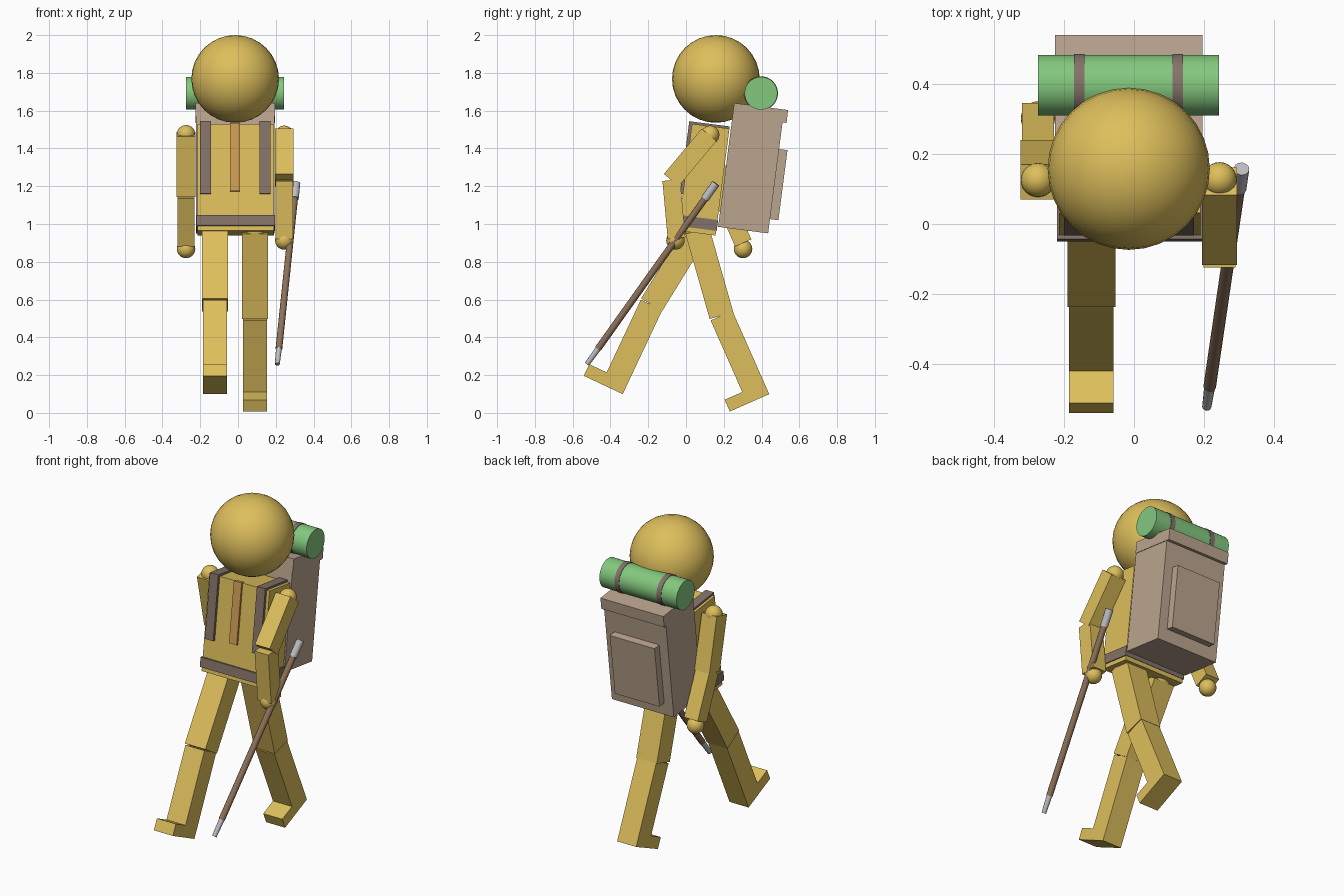
import bpy, bmesh, math
from mathutils import Vector

if "Cube" in bpy.data.objects:
    bpy.data.objects.remove(bpy.data.objects["Cube"])


def material(name, rgb):
    m = bpy.data.materials.new(name)
    m.diffuse_color = (*rgb, 1)
    m.use_nodes = True
    m.node_tree.nodes["Principled BSDF"].inputs["Base Color"].default_value = m.diffuse_color
    return m


YELLOW = material("warm yellow", (0.73, 0.52, 0.107))
TAN = material("pack tan", (0.50, 0.375, 0.275))
STRAP = material("strap grey brown", (0.23, 0.17, 0.14))
GREEN = material("roll green", (0.23, 0.58, 0.21))
WOOD = material("pole brown", (0.27, 0.165, 0.10))
METAL = material("pole grey", (0.52, 0.52, 0.55))
ORANGE = material("stripe orange", (0.62, 0.34, 0.09))


def finish(name, bm, mat, smooth=False):
    bmesh.ops.recalc_face_normals(bm, faces=bm.faces)
    me = bpy.data.meshes.new(name)
    bm.to_mesh(me)
    bm.free()
    me.materials.append(mat)
    ob = bpy.data.objects.new(name, me)
    bpy.context.collection.objects.link(ob)
    if smooth:
        bpy.context.view_layer.objects.active = ob
        ob.select_set(True)
        bpy.ops.object.shade_smooth_by_angle(angle=math.radians(40))
        ob.select_set(False)
    return ob


def prism(name, x0, x1, outline, mat):
    """Extrude a (y, z) outline from x0 to x1."""
    bm = bmesh.new()
    face = bm.faces.new([bm.verts.new((x0, y, z)) for y, z in outline])
    ext = bmesh.ops.extrude_face_region(bm, geom=[face])
    verts = [g for g in ext["geom"] if isinstance(g, bmesh.types.BMVert)]
    bmesh.ops.translate(bm, verts=verts, vec=(x1 - x0, 0, 0))
    return finish(name, bm, mat)


# The body and pack lean back together: U runs up the spine, V runs backwards
U, V = Vector((0.129, 0.9916)), Vector((0.9916, -0.129))


def slab(name, x0, x1, origin, v0, v1, u0, u1, mat):
    o = Vector(origin)
    pts = [o + V * v + U * u for v, u in ((v0, u0), (v1, u0), (v1, u1), (v0, u1))]
    return prism(name, x0, x1, pts, mat)


def beam(name, x, width, p, q, thick, mat=YELLOW):
    """Limb box between two (y, z) points."""
    p, q = Vector(p), Vector(q)
    d = (q - p).normalized()
    n = Vector((-d.y, d.x)) * thick / 2
    return prism(name, x - width / 2, x + width / 2, [p + n, q + n, q - n, p - n], mat)


def ball(name, loc, r, seg=24):
    bm = bmesh.new()
    bmesh.ops.create_uvsphere(bm, u_segments=seg, v_segments=seg // 2, radius=r)
    bmesh.ops.translate(bm, verts=bm.verts, vec=loc)
    return finish(name, bm, YELLOW, True)


def rod(name, a, b, r1, r2, mat, seg=16):
    a, b = Vector(a), Vector(b)
    bm = bmesh.new()
    bmesh.ops.create_cone(bm, cap_ends=True, segments=seg, radius1=r1, radius2=r2,
                          depth=(b - a).length)
    rot = (b - a).to_track_quat('Z', 'Y').to_matrix()
    bmesh.ops.rotate(bm, verts=bm.verts, cent=(0, 0, 0), matrix=rot)
    bmesh.ops.translate(bm, verts=bm.verts, vec=(a + b) / 2)
    return finish(name, bm, mat, True)


# Head and torso
ball("head", (-0.015, 0.158, 1.768), 0.232, 32)
BODY = (-0.042, 0.965)
slab("torso", -0.215, 0.19, BODY, 0, 0.2, 0, 0.57, YELLOW)
slab("belt", -0.221, 0.196, BODY, -0.012, 0.203, 0.025, 0.083, STRAP)
slab("chest_stripe", -0.042, 0.01, BODY, -0.012, 0.01, 0.21, 0.574, ORANGE)

# Shoulder straps: down the chest and over the shoulders to the pack
for side, x0 in (("right", -0.2), ("left", 0.115)):
    slab(side + "_chest_strap", x0, x0 + 0.056, BODY, -0.016, 0.004, 0.195, 0.582, STRAP)
    slab(side + "_shoulder_strap", x0, x0 + 0.056, BODY, 0.004, 0.2, 0.566, 0.582, STRAP)

# Backpack with lid and pocket
PACK = (0.17, 0.985)
slab("backpack", -0.223, 0.193, PACK, 0, 0.267, 0, 0.63, TAN)
slab("backpack_lid", -0.226, 0.196, PACK, 0, 0.288, 0.592, 0.661, TAN)
slab("backpack_pocket", -0.165, 0.135, PACK, 0.26, 0.312, 0.076, 0.45, TAN)

# Bedroll with two bands
rod("bedroll", (-0.275, 0.397, 1.692), (0.243, 0.397, 1.692), 0.087, 0.087, GREEN, 32)
for side, x in (("right", -0.157), ("left", 0.125)):
    rod(side + "_roll_band", (x - 0.015, 0.397, 1.692), (x + 0.015, 0.397, 1.692),
        0.09, 0.09, STRAP, 32)

# Arms: shoulder, elbow and wrist points as (y, z)
ARMS = (("right", -0.275, (0.12, 1.475), (0.19, 1.155), (0.303, 0.9), (0.302, 0.868)),
        ("left", 0.245, (0.122, 1.472), (-0.078, 1.232), (-0.05, 0.925), (-0.056, 0.913)))
for side, x, shoulder, elbow, wrist, hand in ARMS:
    ball(side + "_shoulder", (x, shoulder[0] + 0.006, shoulder[1]), 0.049)
    beam(side + "_upper_arm", x, 0.1, shoulder, elbow, 0.102)
    beam(side + "_forearm", x, 0.092, elbow, wrist, 0.094)
    ball(side + "_hand", (x, *hand), 0.049)

# Legs: hip, knee and sole points, with a foot pointing forwards
LEGS = (("right", -0.122, (0.06, 0.965), (-0.182, 0.572), (-0.392, 0.126)),
        ("left", 0.09, (0.06, 0.965), (0.188, 0.515), (0.383, 0.074)))
for side, x, hip, knee, sole in LEGS:
    ball(side + "_hip", (x, *hip), 0.066)
    beam(side + "_thigh", x, 0.138, hip, knee, 0.13)
    beam(side + "_shin", x, 0.128, knee, sole, 0.126)
    k, s = Vector(knee), Vector(sole)
    up = (k - s).normalized()
    fwd = Vector((-up.y, up.x))
    prism(side + "_foot", x - 0.064, x + 0.064,
          [s, s + fwd * 0.165, s + fwd * 0.165 + up * 0.068, s + up * 0.068], YELLOW)

# Walking pole: foot spike, shaft and grip along one line
low, high = Vector((0.208, -0.524, 0.258)), Vector((0.308, 0.158, 1.215))
at = lambda t: low.lerp(high, t)
rod("pole_spike", at(0), at(0.095), 0.013, 0.016, METAL, 12)
rod("pole_shaft", at(0.085), at(0.93), 0.018, 0.018, WOOD, 12)
rod("pole_grip", at(0.915), at(1), 0.022, 0.022, METAL, 12)
